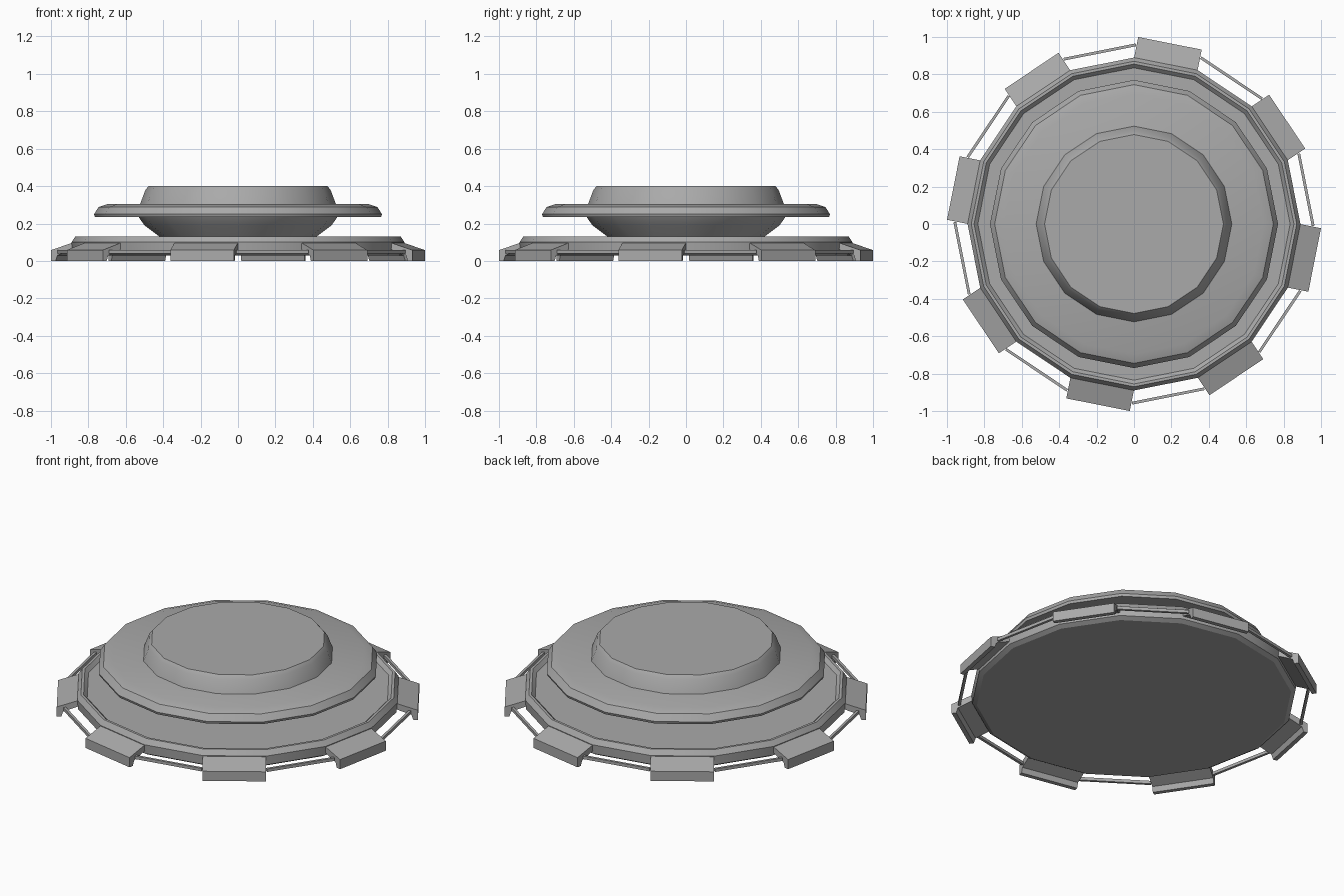
import bpy
import bmesh
from math import cos, sin, pi
from mathutils import Matrix, Vector

cube = bpy.data.objects.get("Cube")
if cube:
    bpy.data.objects.remove(cube, do_unlink=True)

SIDES = 16
STEP = 2 * pi / SIDES

grey = bpy.data.materials.new("plain_grey")
grey.use_nodes = True
colour = (0.4, 0.4, 0.4, 1)
grey.diffuse_color = colour
grey.node_tree.nodes["Principled BSDF"].inputs["Base Color"].default_value = colour


def finish(name, bm, smooth=False):
    bmesh.ops.recalc_face_normals(bm, faces=bm.faces)
    mesh = bpy.data.meshes.new(name)
    bm.to_mesh(mesh)
    bm.free()
    mesh.materials.append(grey)
    obj = bpy.data.objects.new(name, mesh)
    bpy.context.collection.objects.link(obj)
    if smooth:
        bpy.ops.object.select_all(action='DESELECT')
        obj.select_set(True)
        bpy.context.view_layer.objects.active = obj
        bpy.ops.object.shade_smooth_by_angle(angle=pi / 6)
    return obj


def lathe(name, profile):
    """Turn a (radius, height) profile into a capped 16-sided solid."""
    bm = bmesh.new()
    rings = [[bm.verts.new((r * cos(i * STEP), r * sin(i * STEP), z))
              for i in range(SIDES)] for r, z in profile]
    for low, high in zip(rings, rings[1:]):
        for i in range(SIDES):
            j = (i + 1) % SIDES
            bm.faces.new((low[i], low[j], high[j], high[i]))
    bm.faces.new(rings[0])
    bm.faces.new(rings[-1])
    return finish(name, bm, smooth=True)


def radial_bars(name, profile, half_width, start):
    """Eight bars around the rim with a (radius, height) cross-section."""
    bm = bmesh.new()
    for k in range(SIDES // 2):
        turn = Matrix.Rotation(start + 2 * k * STEP, 3, 'Z')
        ends = [[bm.verts.new(turn @ Vector((r, t, z))) for r, z in profile]
                for t in (-half_width, half_width)]
        bm.faces.new(ends[0])
        bm.faces.new(ends[1])
        for i in range(len(profile)):
            j = (i + 1) % len(profile)
            bm.faces.new((ends[0][i], ends[0][j], ends[1][j], ends[1][i]))
    return finish(name, bm)


# Wide base plate with a raised rim and a sunken floor
lathe("base_plate", [(0.86, 0.03), (0.885, 0.045), (0.89, 0.1), (0.87, 0.13),
                     (0.855, 0.13), (0.835, 0.11)])

# Neck flaring up to the overhanging disc
lathe("neck", [(0.4, 0.1), (0.42, 0.13), (0.5, 0.19), (0.535, 0.24)])

# Middle disc with a rounded edge
lathe("middle_disc", [(0.765, 0.235), (0.77, 0.25), (0.745, 0.288), (0.695, 0.305)])

# Flat-topped cap
lathe("top_cap", [(0.525, 0.3), (0.495, 0.38), (0.478, 0.4)])

# Sloping brackets with a downturned outer lip
radial_bars("rim_brackets", [(0.86, 0.1), (0.985, 0.058), (0.985, 0), (0.96, 0),
                             (0.95, 0.03), (0.86, 0.065)], 0.173, -STEP / 2)

# Thin rails linking the brackets
radial_bars("rim_rails", [(0.93, 0.04), (0.945, 0.04), (0.945, 0.058), (0.93, 0.058)],
            0.197, STEP / 2)
